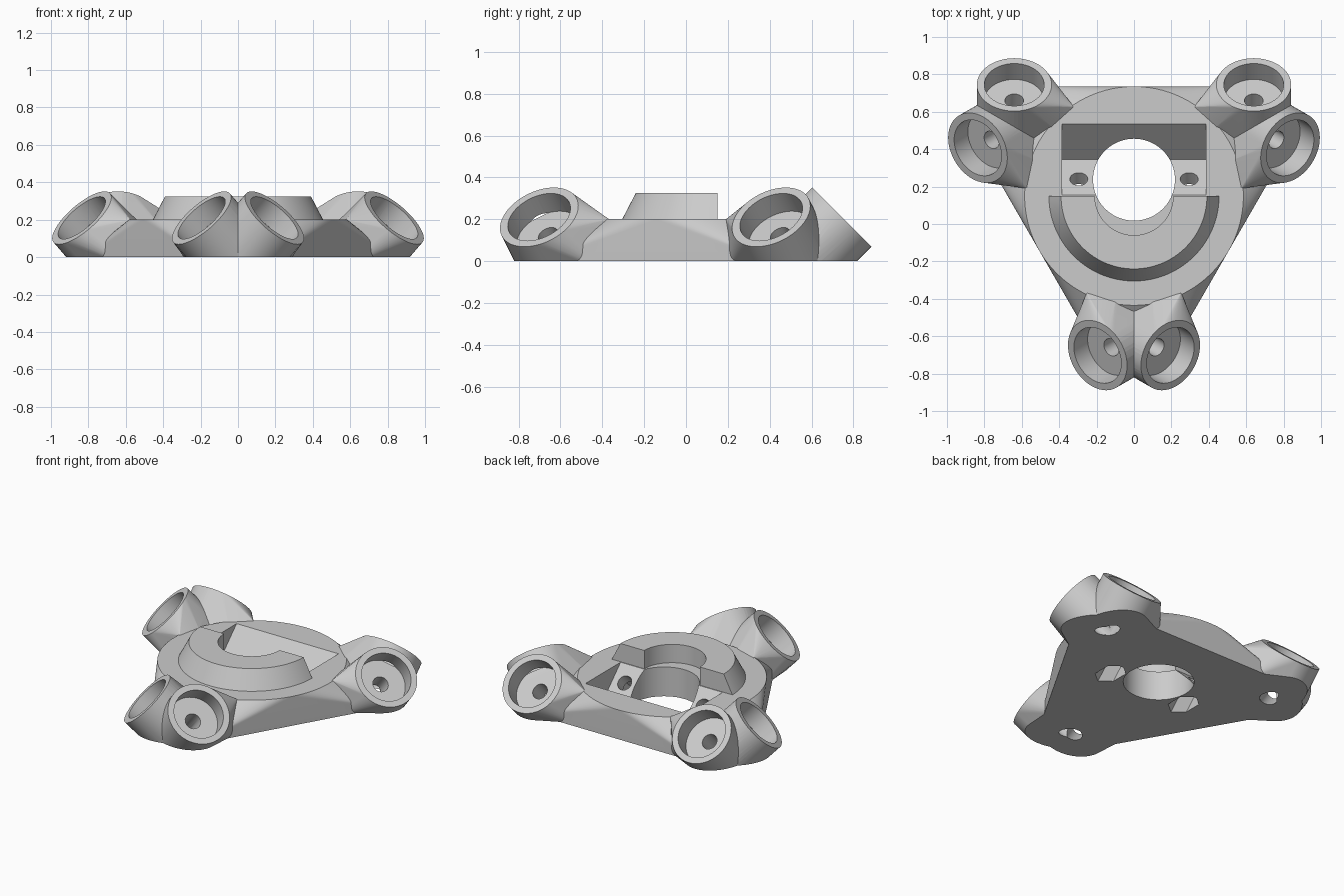
import bpy, bmesh, math
from mathutils import Vector, Matrix

if "Cube" in bpy.data.objects:
    bpy.data.objects.remove(bpy.data.objects["Cube"])

CENTER = Vector((0, 0.15, 0))   # axis of the three-fold pattern
TOP = 0.2                       # plate height
LOW = -0.05                     # solids run below the floor, then are trimmed

grey = bpy.data.materials.new("light_grey")
grey.use_nodes = True
grey.diffuse_color = (0.6, 0.6, 0.6, 1)
grey.node_tree.nodes["Principled BSDF"].inputs["Base Color"].default_value = (0.6, 0.6, 0.6, 1)


def make(name, bm):
    bmesh.ops.recalc_face_normals(bm, faces=bm.faces)
    mesh = bpy.data.meshes.new(name)
    bm.to_mesh(mesh)
    bm.free()
    mesh.materials.append(grey)
    obj = bpy.data.objects.new(name, mesh)
    bpy.context.collection.objects.link(obj)
    return obj


def hull(name, points):
    bm = bmesh.new()
    for p in points:
        bm.verts.new(p)
    result = bmesh.ops.convex_hull(bm, input=bm.verts)
    loose = {v for v in result["geom_interior"] if isinstance(v, bmesh.types.BMVert)}
    bmesh.ops.delete(bm, geom=list(loose), context="VERTS")
    bmesh.ops.dissolve_limit(bm, angle_limit=0.002, verts=bm.verts, edges=bm.edges)
    return make(name, bm)


def rod(name, start, end, radius, sides=48):
    axis = end - start
    bm = bmesh.new()
    bmesh.ops.create_cone(
        bm, cap_ends=True, segments=sides, radius1=radius, radius2=radius, depth=axis.length,
        matrix=Matrix.Translation((start + end) / 2) @ axis.to_track_quat("Z", "Y").to_matrix().to_4x4())
    return make(name, bm)


def arc(radius, z, start=0, end=360, steps=96):
    angles = [math.radians(start + (end - start) * i / steps) for i in range(steps + 1)]
    if end - start == 360:
        angles.pop()
    return [CENTER + Vector((radius * math.cos(a), radius * math.sin(a), z)) for a in angles]


def combine(target, tool, operation):
    mod = target.modifiers.new("combine", "BOOLEAN")
    mod.operation = operation
    mod.solver = "EXACT"
    mod.object = tool
    bpy.context.view_layer.objects.active = target
    bpy.ops.object.modifier_apply(modifier=mod.name)
    bpy.data.objects.remove(tool)


def spin(points, turn):
    rot = Matrix.Rotation(math.radians(120 * turn), 3, "Z")
    return [CENTER + rot @ (p - CENTER) for p in points]


# Plate: round on top, truncated triangle at the floor
base = []
for turn in range(3):
    corner = [Vector((side * 0.185, CENTER.y - 0.85, z)) for side in (-1, 1) for z in (0, LOW)]
    base += spin(corner, turn)
body = hull("effector_plate", arc(0.585, TOP) + base)

# Six tilted sockets, flared into the plate
bores = []
for turn in range(3):
    for side in (-1, 1):
        tilt = math.sqrt(0.5)
        axis = Vector((side * math.cos(math.radians(30)) * tilt, -0.5 * tilt, tilt))
        mouth = Vector((side * 0.195, -0.702, 0.21))
        u = axis.cross(Vector((0, 0, 1))).normalized()
        v = axis.cross(u)
        ring = [mouth + 0.2 * (u * math.cos(a) + v * math.sin(a))
                for a in (math.tau * i / 64 for i in range(64))]
        foot = [p - axis * ((p.z - LOW) / axis.z) for p in ring]
        near, far = sorted((270 + side * 10, 270 + side * 26))
        root = arc(0.575, TOP - 0.001, near, far, 6) + arc(0.575, LOW, near, far, 6)
        combine(body, hull("socket", spin(ring + foot + root, turn)), "UNION")
        bores.append(spin([mouth + axis * 0.3, mouth - axis * 0.12, mouth - axis * 0.5], turn))

# Raised half ring with a sloping outside
boss = hull("half_ring", arc(0.455, TOP - 0.05, 180, 360) + arc(0.455, TOP, 180, 360)
            + arc(0.39, 0.325, 180, 360))
combine(body, boss, "UNION")

# Trim flat at the floor
floor = [Vector((x, y, z)) for x in (-2, 2) for y in (-2, 2) for z in (-1, 0)]
combine(body, hull("floor_cutter", floor), "DIFFERENCE")

# Socket bores and their pin holes
for outer, seat, inner in bores:
    combine(body, rod("bore_cutter", seat, outer, 0.16, 64), "DIFFERENCE")
    combine(body, rod("pin_cutter", inner, seat + (outer - seat) * 0.1, 0.05, 32), "DIFFERENCE")

# V-shaped pocket behind the half ring
profile = [(0.155, 0.5), (0.155, TOP), (0.345, 0.01), (0.535, TOP), (0.535, 0.5)]
pocket = [Vector((x, y, z)) for x in (-0.385, 0.385) for y, z in profile]
combine(body, hull("pocket_cutter", pocket), "DIFFERENCE")

# Offset centre hole in the plate, concentric hole in the half ring
combine(body, rod("hole_cutter", Vector((0, 0.237, -0.5)), Vector((0, 0.237, TOP + 0.001)), 0.219, 96),
        "DIFFERENCE")
combine(body, rod("ring_hole_cutter", Vector((0, 0.15, TOP)), Vector((0, 0.15, 0.6)), 0.21, 96),
        "DIFFERENCE")

# Slanted screw holes with hexagonal nut recesses underneath
for side in (-1, 1):
    start = Vector((side * 0.295, 0.24, 0.115))
    down = Vector((0, -1, -1)).normalized()
    combine(body, rod("screw_cutter", start - down * 0.05, start + down * 0.4, 0.048, 32), "DIFFERENCE")
    combine(body, rod("nut_cutter", start + down * 0.085, start + down * 0.4, 0.085, 6), "DIFFERENCE")

bpy.ops.object.select_all(action="DESELECT")
body.select_set(True)
bpy.context.view_layer.objects.active = body
bpy.ops.object.shade_smooth_by_angle(angle=math.radians(25))
